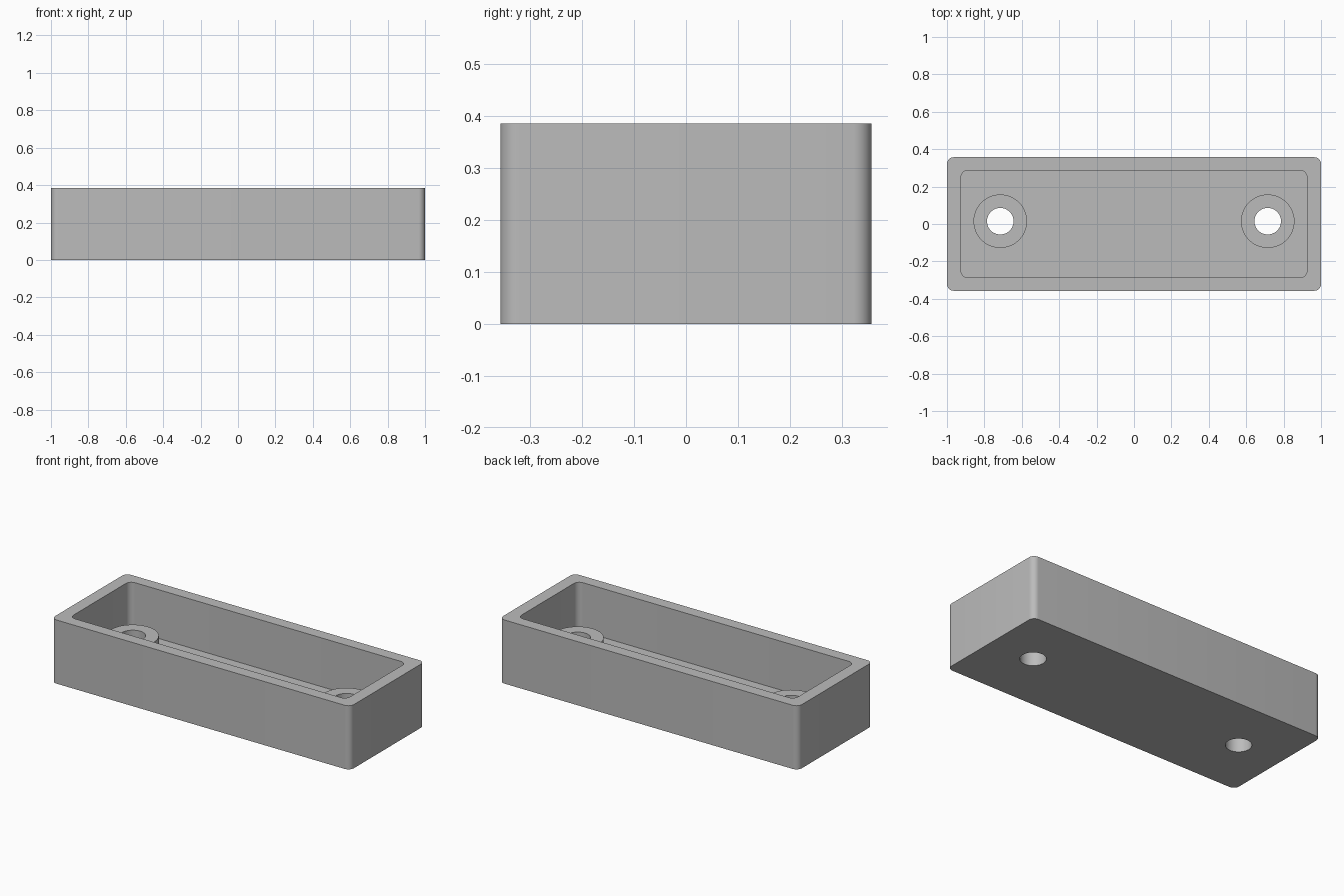
import bpy, bmesh, math

cube = bpy.data.objects.get("Cube")
if cube:
    bpy.data.objects.remove(cube, do_unlink=True)

# Plain grey plastic
grey = bpy.data.materials.new("grey plastic")
grey.use_nodes = True
colour = (0.5, 0.5, 0.5, 1)
grey.diffuse_color = colour
grey.node_tree.nodes["Principled BSDF"].inputs["Base Color"].default_value = colour

HALF_X, HALF_Y, HEIGHT = 1.0, 0.357, 0.385
INNER_X, INNER_Y, FLOOR = 0.925, 0.286, 0.09
BOSS_X, BOSS_Y, BOSS_TOP = 0.715, 0.015, 0.215
BOSS_R, HOLE_R, CORNER_R = 0.143, 0.071, 0.036


def prism(name, outline, z0, z1):
    """Extrude a closed outline between two heights."""
    bm = bmesh.new()
    face = bm.faces.new([bm.verts.new((x, y, z0)) for x, y in outline])
    out = bmesh.ops.extrude_face_region(bm, geom=[face])
    top = [v for v in out["geom"] if isinstance(v, bmesh.types.BMVert)]
    bmesh.ops.translate(bm, verts=top, vec=(0, 0, z1 - z0))
    bmesh.ops.recalc_face_normals(bm, faces=bm.faces)
    mesh = bpy.data.meshes.new(name)
    bm.to_mesh(mesh)
    bm.free()
    mesh.materials.append(grey)
    obj = bpy.data.objects.new(name, mesh)
    bpy.context.collection.objects.link(obj)
    return obj


def rounded_rect(hx, hy, r, steps=8):
    pts = []
    for i, (sx, sy) in enumerate([(1, 1), (-1, 1), (-1, -1), (1, -1)]):
        for k in range(steps + 1):
            a = (i + k / steps) * math.pi / 2
            pts.append((sx * (hx - r) + r * math.cos(a),
                        sy * (hy - r) + r * math.sin(a)))
    return pts


def circle(cx, cy, r, n=48):
    return [(cx + r * math.cos(math.tau * k / n), cy + r * math.sin(math.tau * k / n))
            for k in range(n)]


def combine(target, tool, operation):
    """Apply a boolean and discard the tool."""
    mod = target.modifiers.new(operation, "BOOLEAN")
    mod.operation, mod.object, mod.solver = operation, tool, "EXACT"
    bpy.context.view_layer.objects.active = target
    bpy.ops.object.modifier_apply(modifier=mod.name)
    bpy.data.objects.remove(tool, do_unlink=True)


# Open tray: rounded block with a rounded cavity
tray = prism("tray", rounded_rect(HALF_X, HALF_Y, CORNER_R), 0, HEIGHT)
cavity = prism("cavity", rounded_rect(INNER_X, INNER_Y, CORNER_R), FLOOR, HEIGHT + 0.1)
combine(tray, cavity, "DIFFERENCE")

# Screw bosses with through holes
for side in (-1, 1):
    boss = prism("boss", circle(side * BOSS_X, BOSS_Y, BOSS_R), FLOOR / 2, BOSS_TOP)
    combine(tray, boss, "UNION")
    hole = prism("hole", circle(side * BOSS_X, BOSS_Y, HOLE_R), -0.1, HEIGHT)
    combine(tray, hole, "DIFFERENCE")

# Smooth the curved walls, keep edges crisp
bpy.ops.object.select_all(action="DESELECT")
tray.select_set(True)
bpy.context.view_layer.objects.active = tray
bpy.ops.object.shade_smooth_by_angle(angle=math.radians(30))
